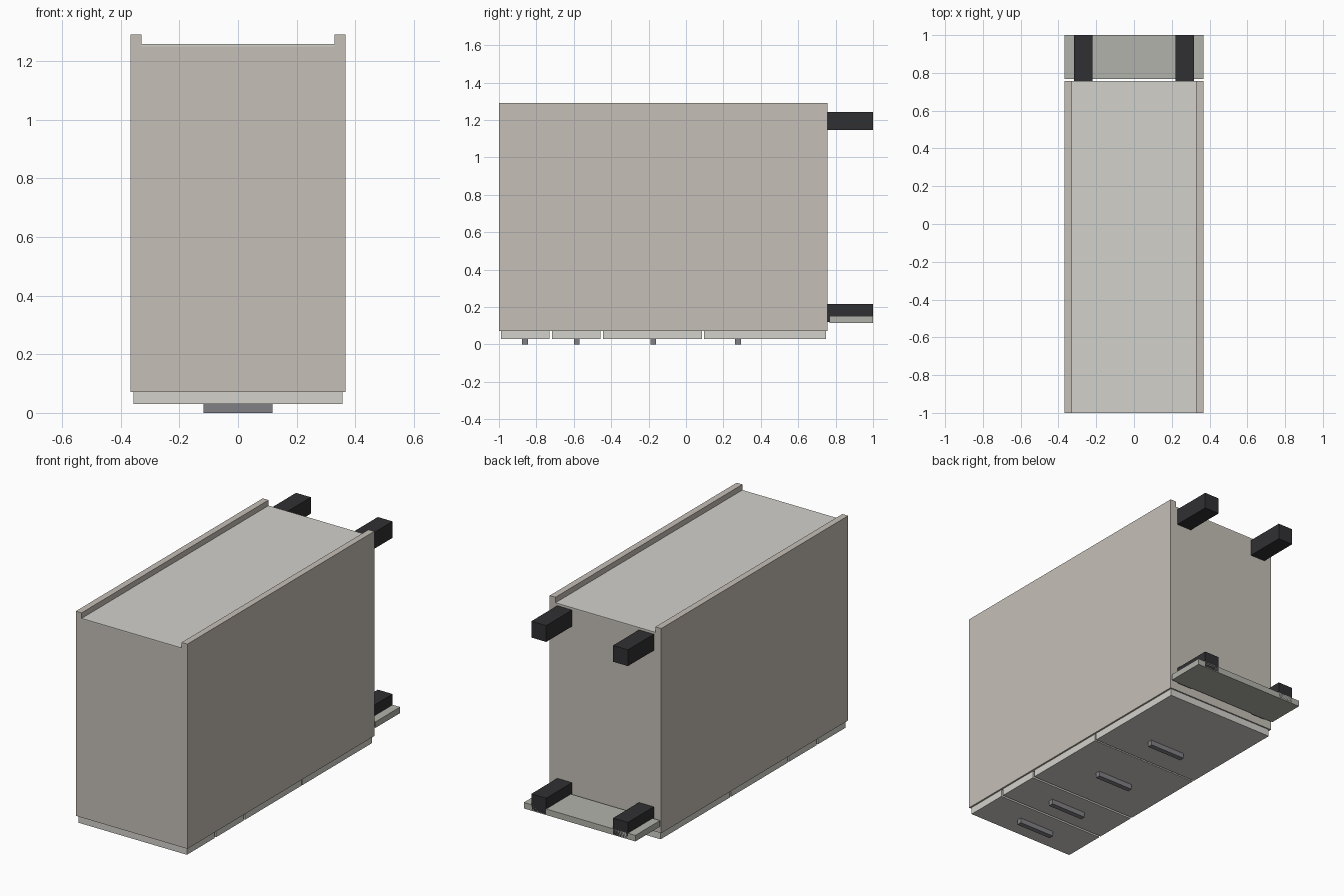
import bpy

if "Cube" in bpy.data.objects:
    bpy.data.objects.remove(bpy.data.objects["Cube"])


def material(name, rgb):
    m = bpy.data.materials.new(name)
    m.diffuse_color = (*rgb, 1)
    m.use_nodes = True
    m.node_tree.nodes["Principled BSDF"].inputs["Base Color"].default_value = m.diffuse_color
    return m


BODY = material("warm_grey", (0.56, 0.52, 0.47))
PANEL = material("pale_grey", (0.65, 0.64, 0.60))
PLINTH = material("mid_grey", (0.45, 0.45, 0.41))
FOOT = material("black", (0.03, 0.03, 0.033))
METAL = material("metal", (0.22, 0.22, 0.24))


def box(name, x, y, z, mat):
    """Box from (min, max) ranges on each axis."""
    lo, hi = zip(x, y, z)
    bpy.ops.mesh.primitive_cube_add(size=1, location=[(a + b) / 2 for a, b in zip(lo, hi)])
    ob = bpy.context.object
    ob.name = name
    ob.scale = [b - a for a, b in zip(lo, hi)]
    bpy.ops.object.transform_apply(location=False, rotation=False, scale=True)
    ob.data.materials.append(mat)
    return ob


W, IN = 0.367, 0.329          # outer and inner half width
Y0, Y1 = -1.0, 0.757          # cabinet top end and bottom end
Z0, ZB, Z1 = 0.072, 1.25, 1.29

# Carcass: side panels stand proud of the recessed back
for side, x in (("left", (-W, -IN)), ("right", (IN, W))):
    box(f"{side}_side_panel", x, (Y0, Y1), (Z0, Z1), BODY)
box("top_panel", (-IN, IN), (Y0, Y0 + 0.037), (Z0, ZB), BODY)
box("bottom_panel", (-IN, IN), (Y1 - 0.037, Y1), (Z0, ZB), BODY)
box("back_panel", (-IN, IN), (Y0, Y1), (ZB, 1.257), PANEL)

# Drawer fronts, each with a bar handle
drawers = [(-0.99, -0.73, -0.861), (-0.717, -0.457, -0.585),
           (-0.444, 0.086, -0.176), (0.096, 0.749, 0.278)]
for i, (a, b, h) in enumerate(drawers, 1):
    box(f"drawer_front_{i}", (-0.357, 0.357), (a, b), (0.03, Z0), PANEL)
    box(f"drawer_handle_{i}", (-0.118, 0.118), (h - 0.015, h + 0.015), (0, 0.03), METAL)

# Feet
for side, x in (("left", (-0.318, -0.22)), ("right", (0.22, 0.318))):
    box(f"{side}_front_foot", x, (Y1, 1.0), (0.12, 0.216), FOOT)
    box(f"{side}_back_foot", x, (Y1, 1.0), (1.146, 1.243), FOOT)

# Plinth board across the front feet
box("plinth", (-W, W), (0.768, 1.0), (0.116, 0.152), PLINTH)
